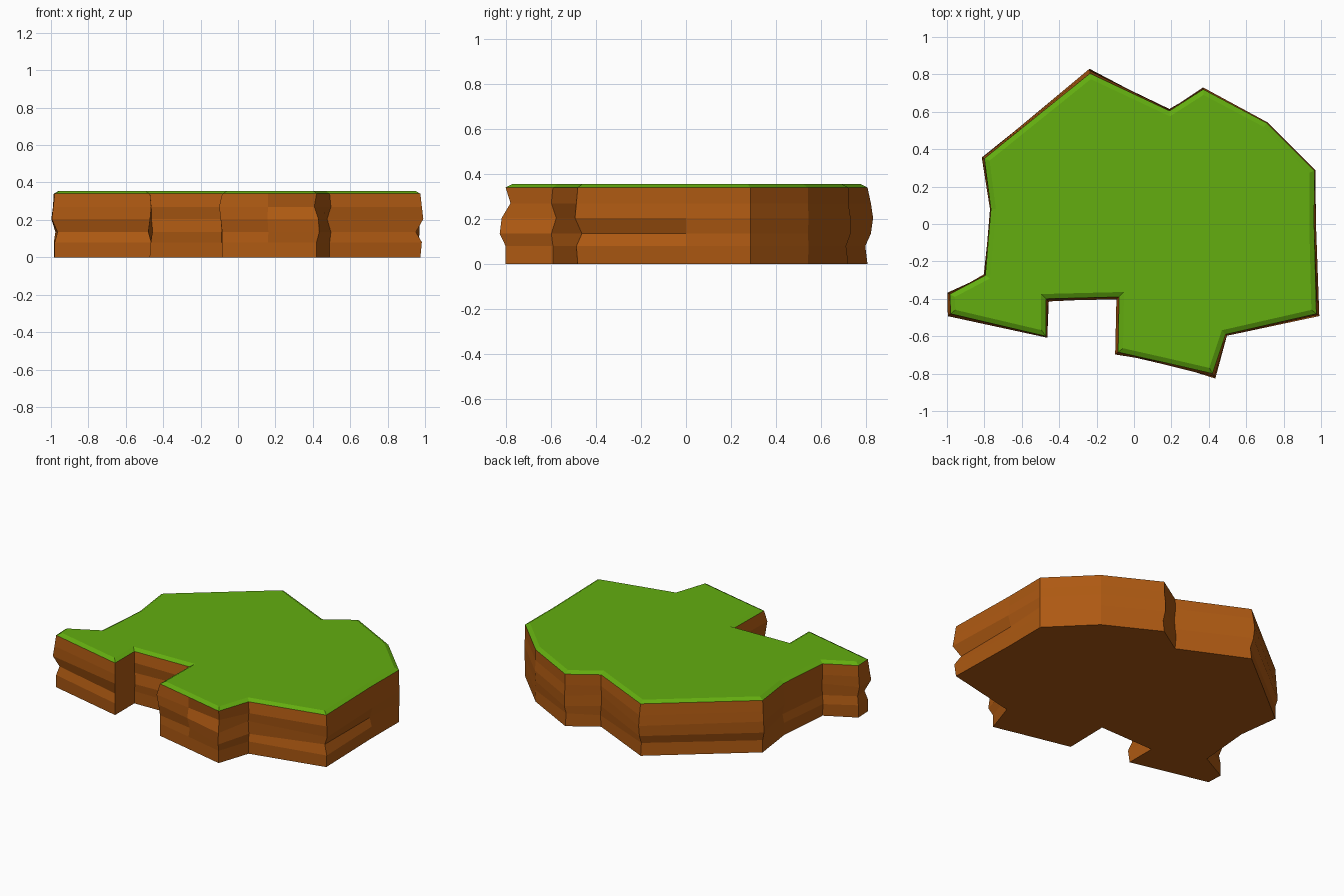
import bpy, bmesh
from mathutils import Vector

if "Cube" in bpy.data.objects:
    bpy.data.objects.remove(bpy.data.objects["Cube"])

def material(name, rgb):
    m = bpy.data.materials.new(name)
    m.diffuse_color = (*rgb, 1)
    m.use_nodes = True
    m.node_tree.nodes["Principled BSDF"].inputs["Base Color"].default_value = m.diffuse_color
    return m

earth = material("earth_brown", (0.42, 0.1, 0.006))
grass = material("grass_green", (0.125, 0.42, 0.005))

# Rim corners (x, y), then outward bulge of the cliff in hundredths at four strata, low to high
CORNERS = [
    (-.98, -.48, (0, -2, 2, 1)), (-.47, -.60, (1, -1.5, 0, 1)),
    (-.47, -.40, (0, 2, 1, 1)), (-.08, -.39, (1, 1, -1, 2)),
    (-.085, -.685, (0, 0, 1, 2)), (.16, -.74, (0, -1, 1, 0)),
    (.42, -.80, (0, 3, 2, -2.5)), (.49, -.59, (0, 1, -2, 1)),
    (.975, -.48, (1, -3, 2, 1)), (.963, 0, (.5, -1, 1, 0)),
    (.965, .285, (0, .5, .5, 0)), (.71, .54, (.5, 0, .5, 0)),
    (.37, .72, (-1, 1, 1, 0)), (.19, .605, (1, 0, -.5, .5)),
    (-.235, .805, (-1, 1.5, 2.5, 1.5)), (-.80, .35, (0, 1.5, 1, .5)),
    (-.765, .08, (0, -1, .5, 0)), (-.795, -.275, (1, 0, -1, .5)),
    (-.985, -.375, (0, -1, 1.5, .5)),
]
RIM, TOP, BEVEL = .34, .355, .026
STRATA = (.08, .135, .205, .27)
pts = [Vector(c[:2]) for c in CORNERS]
N = len(pts)

def outward(i):
    """Outward corner direction and the miter stretch of its two edges."""
    a = (pts[i] - pts[i - 1]).normalized()
    b = (pts[(i + 1) % N] - pts[i]).normalized()
    na, nb = Vector((a.y, -a.x)), Vector((b.y, -b.x))
    d = (na + nb).normalized()
    return d, 1 / max(d.dot(na), .5)

def ring(bm, z, offset):
    return [bm.verts.new((*(pts[i] + offset(i)), z)) for i in range(N)]

def build(name, rings, mat, cap_bottom, cap_top):
    bm = bmesh.new()
    loops = [ring(bm, z, f) for z, f in rings]
    for lo, hi in zip(loops, loops[1:]):
        for i in range(N):
            j = (i + 1) % N
            bm.faces.new((lo[i], lo[j], hi[j], hi[i]))
    if cap_bottom:
        bm.faces.new(loops[0][::-1])
    if cap_top:
        bm.faces.new(loops[-1])
    me = bpy.data.meshes.new(name)
    bm.to_mesh(me)
    bm.free()
    me.materials.append(mat)
    ob = bpy.data.objects.new(name, me)
    bpy.context.collection.objects.link(ob)

def none(i):
    return Vector((0, 0))

def bulge(k):
    return lambda i: outward(i)[0] * CORNERS[i][2][k] * .01

def inset(i):
    d, s = outward(i)
    return -d * s * BEVEL

# Rocky earth cliff with uneven strata
build("earth_cliff", [(0, none)] + [(z, bulge(k)) for k, z in enumerate(STRATA)] + [(RIM, none)],
      earth, True, False)
# Grass cap with a bevelled rim
build("grass_top", [(RIM, none), (TOP, inset)], grass, False, True)
